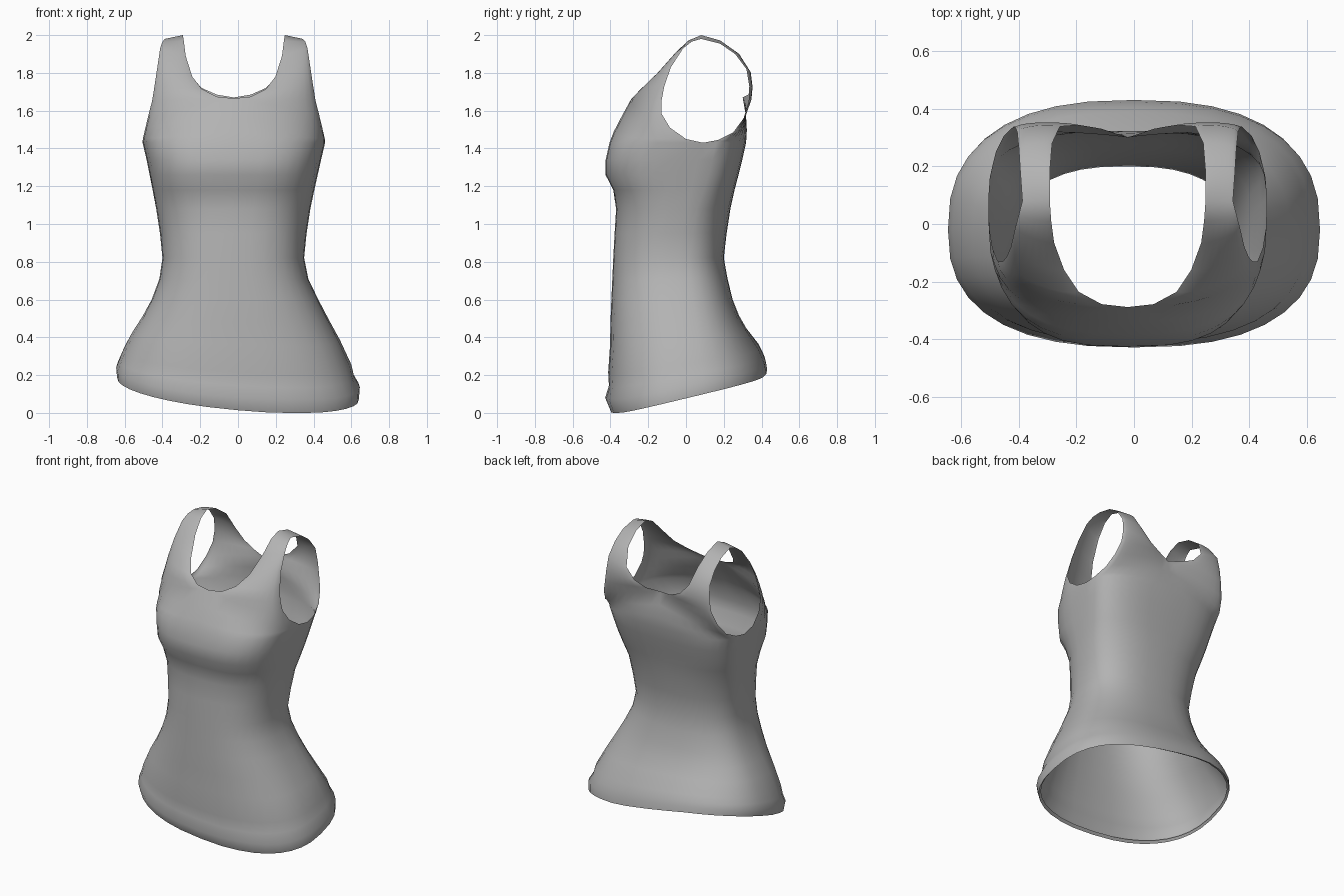
import bpy, bmesh, math

K = 9            # columns per quarter of the garment
SHIFT = -0.022   # upper part leans slightly to the left

# Body rings: nominal z, half width, x shift, side y, front y, back y
RINGS = [
    (0.125, 0.626, 0.0, -0.02, -0.390, 0.415),   # turned-in hem edge
    (0.11, 0.640, 0.0, -0.02, -0.400, 0.430),
    (0.17, 0.645, 0.0, -0.02, -0.428, 0.422),
    (0.22, 0.622, -.007, -0.02, -0.408, 0.408),
    (0.28, 0.605, -.005, -0.02, -0.412, 0.388),
    (0.40, 0.550, -.010, -0.02, -0.402, 0.325),
    (0.50, 0.493, -.012, -0.02, -0.400, 0.280),
    (0.60, 0.441, -.016, -0.03, -0.395, 0.247),
    (0.71, 0.394, -0.022, -0.04, -0.390, 0.220),
    (0.82, 0.375, -0.025, -0.04, -0.385, 0.200),
    (0.95, 0.388, -0.025, -0.02, -0.378, 0.215),
    (1.08, 0.408, -0.025, 0.00, -0.370, 0.235),
    (1.18, 0.428, -0.024, 0.03, -0.385, 0.257),
    (1.26, 0.445, -0.023, 0.05, -0.426, 0.278),
    (1.34, 0.462, -0.022, 0.07, -0.425, 0.298),
    (1.43, 0.483, SHIFT, 0.09, -0.405, 0.318),
]

# Upper panels, right half: armhole edge and centre/neckline edge, row by row
FRONT_ARM = [(.482, 0, 1.45), (.468, -.085, 1.51), (.45, -.13, 1.585),
             (.433, -.13, 1.65), (.42, -.115, 1.73), (.405, -.08, 1.83),
             (.39, -.015, 1.93), (.378, .03, 1.965), (.365, .08, 1.98)]
FRONT_NECK = [(0, -.382, 1.49), (0, -.335, 1.58), (0, -.288, 1.665),
              (.09, -.278, 1.674), (.17, -.235, 1.715), (.22, -.16, 1.78),
              (.255, -.065, 1.89), (.265, .01, 1.97), (.27, .08, 2.0)]
BACK_ARM = [(.476, .17, 1.445), (.457, .25, 1.485), (.43, .305, 1.56),
            (.402, .332, 1.65), (.39, .335, 1.73), (.383, .32, 1.82),
            (.377, .26, 1.90), (.372, .18, 1.955), (.365, .08, 1.98)]
BACK_NECK = [(0, .322, 1.50), (0, .315, 1.585), (0, .30, 1.67),
             (.09, .33, 1.685), (.17, .343, 1.72), (.235, .338, 1.79),
             (.262, .28, 1.90), (.27, .18, 1.972), (.27, .08, 2.0)]
# Roundness and outward bulge of each panel row
FRONT_ROUND = [2.5, 2.2, 1.85, 1.6, 1.45, 1.3, 1.2, 1.1, 1.1]
FRONT_PUFF = [.006, .012, .016, .016, .014, .01, .006, .004, 0]
BACK_ROUND = [2.1, 1.8, 1.6, 1.5, 1.4, 1.3, 1.2, 1.1, 1.1]
BACK_PUFF = [.006, .012, .018, .016, .012, .01, .006, .004, 0]


def arc(n, j):
    """Weights across a quarter, from the side (0) to the centre (1)."""
    a = math.pi / 2 * j / K
    c = max(math.cos(a), 0.0) if j < K else 0.0
    return 1 - c ** (2 / n), math.sin(a) ** (2 / n)


def slant(x, y, z):
    """Tilt the lower rings to follow the slanted hem."""
    if z >= 0.6:
        return z
    rise = 0.24
    if y > 0:   # back hem is higher on the left
        rise += 0.08 * min(max(0.5 - 2 * x, 0.0), 1.0)
    hem = min(max(0.11 + rise * y - 0.09 * x + 0.06 * x * x, 0.0), 0.28)
    return hem + (z - 0.11) * (0.6 - hem) / 0.49


def ring_row(ring, sx, back):
    z, hw, shift, cy, yf, yb = ring
    # squarer section around the bust and upper back
    n = 2.5 + 0.45 * min(max((z - 1.08) / 0.15, 0.0), 1.0)
    row = []
    for j in range(K + 1):
        fx, fy = arc(n, j)
        x = shift + sx * hw * (1 - fx)
        y = cy + ((yb if back else yf) - cy) * fy
        row.append((x, y, slant(x, y, z)))
    return row


def panel_row(a, b, n, puff, sx, back):
    row = []
    for j in range(K + 1):
        fx, fy = arc(n, j)
        x = a[0] + (b[0] - a[0]) * fx
        y = a[1] + (b[1] - a[1]) * fy
        y += (1 if back else -1) * puff * math.sin(math.pi * j / K)
        row.append((SHIFT + sx * x, y, a[2] + (b[2] - a[2]) * fx))
    return row


# Garment: four quarters, each a grid from hem to shoulder seam
bm = bmesh.new()
for sx in (1, -1):
    for back in (False, True):
        rows = [ring_row(r, sx, back) for r in RINGS]
        panel = (zip(BACK_ARM, BACK_NECK, BACK_ROUND, BACK_PUFF) if back else
                 zip(FRONT_ARM, FRONT_NECK, FRONT_ROUND, FRONT_PUFF))
        rows += [panel_row(a, b, n, p, sx, back) for a, b, n, p in panel]
        grid = [[bm.verts.new(p) for p in row] for row in rows]
        for lo, hi in zip(grid, grid[1:]):
            for j in range(K):
                quad = [lo[j], lo[j + 1], hi[j + 1], hi[j]]
                if (sx > 0) != back:
                    quad.reverse()
                bm.faces.new(quad)
bmesh.ops.remove_doubles(bm, verts=bm.verts, dist=0.0005)
bmesh.ops.recalc_face_normals(bm, faces=bm.faces)
mesh = bpy.data.meshes.new("tank_top")
bm.to_mesh(mesh)
bm.free()

fabric = bpy.data.materials.new("grey_fabric")
fabric.diffuse_color = (0.45, 0.45, 0.45, 1)
mesh.materials.append(fabric)
top = bpy.data.objects.new("tank_top", mesh)
bpy.context.collection.objects.link(top)
bpy.context.view_layer.objects.active = top
top.select_set(True)
bpy.ops.object.shade_smooth_by_angle(angle=math.radians(60))
